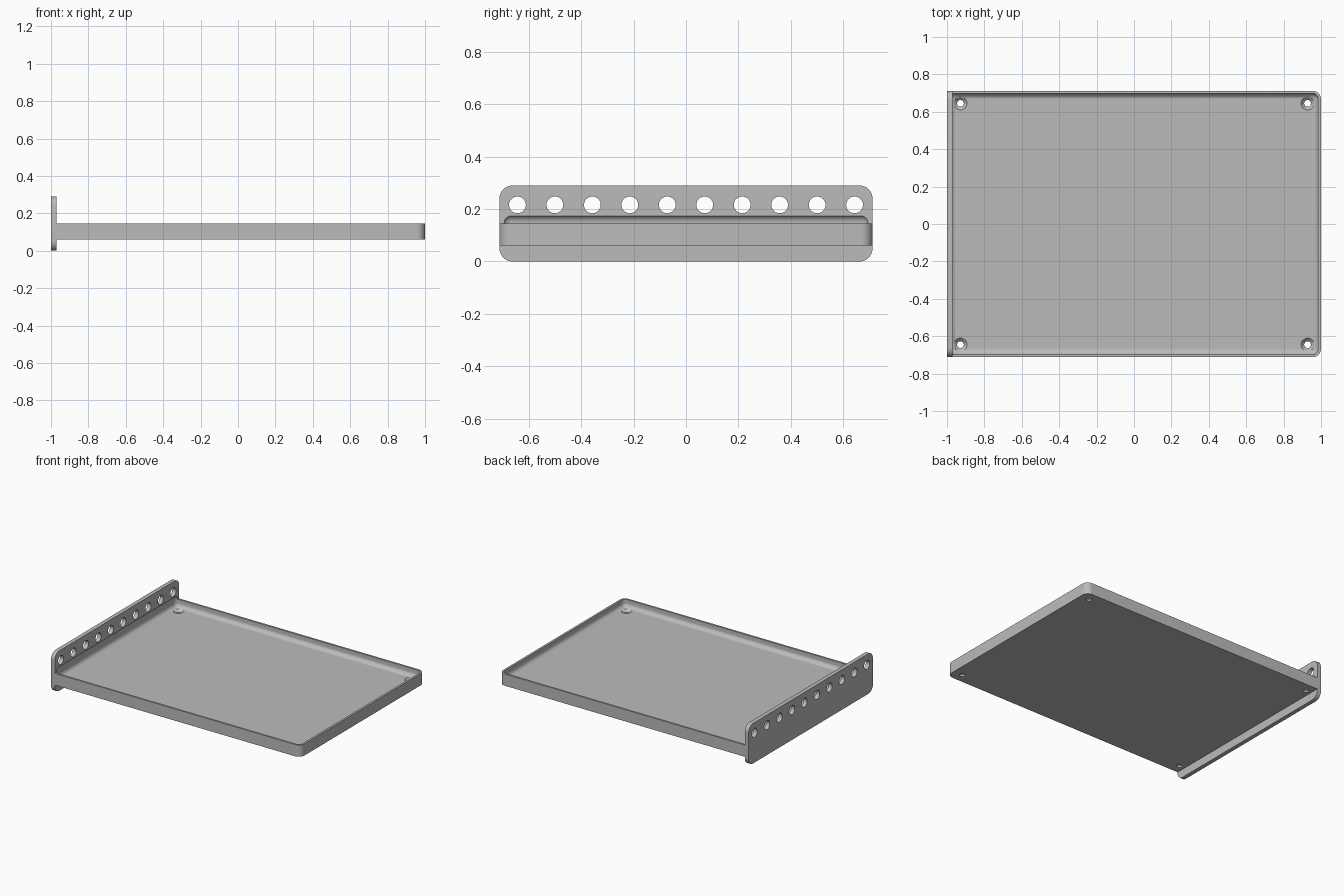
import bpy, bmesh, math
from mathutils import Matrix

cube = bpy.data.objects.get("Cube")
if cube:
    bpy.data.objects.remove(cube, do_unlink=True)

HALF_X, HALF_Y = 1.0, 0.712
PLATE_X = -0.97                    # inner face of the end plate
PLATE_TOP = 0.29
TRAY_BOTTOM, TRAY_TOP, FLOOR = 0.06, 0.145, 0.09

grey = bpy.data.materials.new("plain grey")
grey.use_nodes = True
grey.diffuse_color = (0.5, 0.5, 0.5, 1)
grey.node_tree.nodes["Principled BSDF"].inputs["Base Color"].default_value = (0.5, 0.5, 0.5, 1)


def add_object(name, bm):
    bmesh.ops.recalc_face_normals(bm, faces=bm.faces)
    mesh = bpy.data.meshes.new(name)
    bm.to_mesh(mesh)
    bm.free()
    obj = bpy.data.objects.new(name, mesh)
    bpy.context.collection.objects.link(obj)
    mesh.materials.append(grey)
    return obj


def rounded_box(name, low, high, radius, picks, segments=8):
    """Box between two corners; edges chosen by picks(a, b) are rounded."""
    bm = bmesh.new()
    bmesh.ops.create_cube(bm, size=1)
    for v in bm.verts:
        v.co = [(l + h) / 2 + c * (h - l) for l, h, c in zip(low, high, v.co)]
    edges = [e for e in bm.edges if picks(e.verts[0].co, e.verts[1].co)]
    bmesh.ops.bevel(bm, geom=edges, offset=radius, segments=segments,
                    profile=0.5, affect='EDGES')
    return add_object(name, bm)


def cone(bm, centre, r1, r2, depth, turn=Matrix()):
    bmesh.ops.create_cone(bm, cap_ends=True, segments=32, radius1=r1, radius2=r2,
                          depth=depth, matrix=Matrix.Translation(centre) @ turn)


def cut(target, cutter):
    mod = target.modifiers.new("cut", 'BOOLEAN')
    mod.operation, mod.solver, mod.object = 'DIFFERENCE', 'EXACT', cutter
    bpy.ops.object.select_all(action='DESELECT')
    bpy.context.view_layer.objects.active = target
    target.select_set(True)
    bpy.ops.object.modifier_apply(modifier=mod.name)


# Tray body, rounded at the two corners away from the end plate
tray = rounded_box("tray", (PLATE_X, -HALF_Y, TRAY_BOTTOM), (HALF_X, HALF_Y, TRAY_TOP), 0.045,
                   lambda a, b: abs(a.z - b.z) > 0.01 and a.x > 0 and b.x > 0)

# Upright end plate with four rounded corners
plate = rounded_box("end_plate", (-HALF_X, -HALF_Y, 0), (PLATE_X, HALF_Y, PLATE_TOP), 0.05,
                    lambda a, b: abs(a.x - b.x) > 0.01)

# Soft-edged hollow that empties the tray and scoops into the plate
hollow = rounded_box("hollow_cutter", (-0.985, -0.698, FLOOR), (0.985, 0.698, 0.178), 0.03,
                     lambda a, b: True)

# Row of round holes along the top of the end plate
bm = bmesh.new()
for i in range(10):
    cone(bm, (-0.985, (i - 4.5) * 0.143, 0.216), 0.032, 0.032, 0.1,
         Matrix.Rotation(math.pi / 2, 4, 'Y'))
row_holes = add_object("row_hole_cutter", bm)

# Corner screw holes and their countersinks
bm_hole, bm_sink = bmesh.new(), bmesh.new()
for x in (-0.928, 0.928):
    for y in (-0.645, 0.645):
        cone(bm_hole, (x, y, FLOOR), 0.018, 0.018, 0.1)
        cone(bm_sink, (x, y, FLOOR), 0.018, 0.052, 0.034)
screw_holes = add_object("screw_hole_cutter", bm_hole)
countersinks = add_object("countersink_cutter", bm_sink)

for cutter in (hollow, screw_holes, countersinks):
    cut(tray, cutter)
for cutter in (hollow, row_holes):
    cut(plate, cutter)
for cutter in (hollow, row_holes, screw_holes, countersinks):
    bpy.data.objects.remove(cutter, do_unlink=True)

# Smooth the rounded parts, keep the hard edges
bpy.ops.object.select_all(action='DESELECT')
for obj in (tray, plate):
    obj.select_set(True)
    bpy.context.view_layer.objects.active = obj
bpy.ops.object.shade_smooth_by_angle(angle=math.radians(30))
